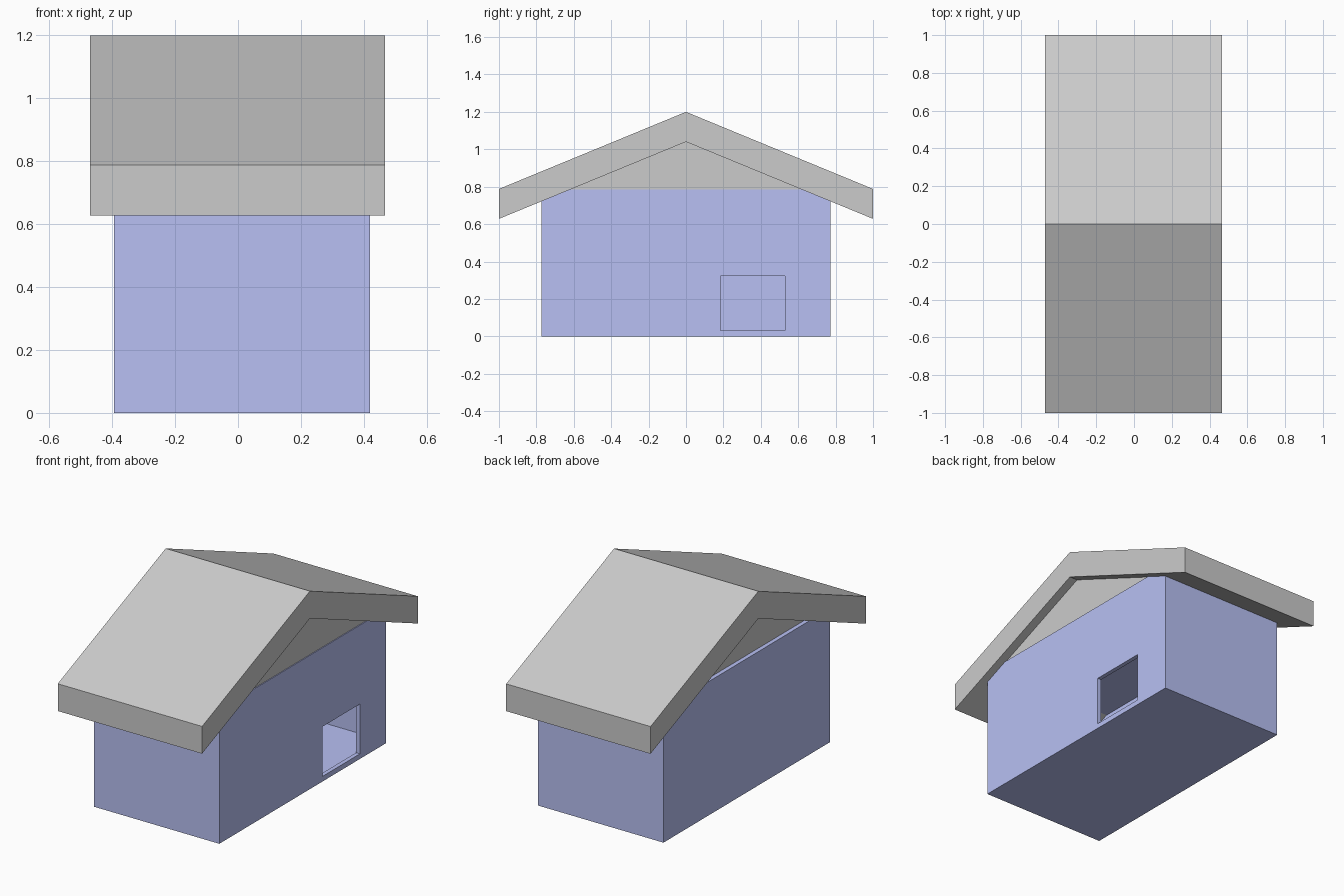
import bpy, bmesh

if "Cube" in bpy.data.objects:
    bpy.data.objects.remove(bpy.data.objects["Cube"])

blue = bpy.data.materials.new("blue_paint")
blue.diffuse_color = (0.48, 0.53, 0.9, 1)
blue.use_nodes = True
blue.node_tree.nodes["Principled BSDF"].inputs["Base Color"].default_value = blue.diffuse_color


def box(name, lo, hi):
    """Box between two corners."""
    bm = bmesh.new()
    bmesh.ops.create_cube(bm, size=1)
    for v in bm.verts:
        v.co = [(a + b) / 2 + c * (b - a) for a, b, c in zip(lo, hi, v.co)]
    return finish(name, bm)


def extrude_x(name, profile, x0, x1):
    """Closed (y, z) outline extruded along x."""
    bm = bmesh.new()
    face = bm.faces.new([bm.verts.new((x0, y, z)) for y, z in profile])
    out = bmesh.ops.extrude_face_region(bm, geom=[face])["geom"]
    bmesh.ops.translate(bm, vec=(x1 - x0, 0, 0),
                        verts=[g for g in out if isinstance(g, bmesh.types.BMVert)])
    bmesh.ops.recalc_face_normals(bm, faces=bm.faces)
    return finish(name, bm)


def finish(name, bm):
    mesh = bpy.data.meshes.new(name)
    bm.to_mesh(mesh)
    bm.free()
    ob = bpy.data.objects.new(name, mesh)
    bpy.context.collection.objects.link(ob)
    return ob


# Hollow house body with a door opening in the right wall
X0, X1, Y, TOP, T = -0.395, 0.42, 0.773, 0.785, 0.025
body = box("house_body", (X0, -Y, 0), (X1, Y, TOP))
body.data.materials.append(blue)
room = box("room_cutter", (X0 + T, -Y + T, T), (X1 - T, Y - T, TOP - T))
door = box("door_cutter", (X1 - 0.1, 0.185, 0.03), (X1 + 0.1, 0.53, 0.322))
for cutter in (room, door):
    cutter.data.materials.append(blue)
    cutter.hide_render = True
    cutter.display_type = 'WIRE'
    mod = body.modifiers.new(cutter.name, 'BOOLEAN')
    mod.operation = 'DIFFERENCE'
    mod.solver = 'EXACT'
    mod.object = cutter

# Pitched roof slab with vertical eave ends
RIDGE, EAVE, THICK = 1.2, 0.788, 0.16
extrude_x("roof", [(-1, EAVE), (0, RIDGE), (1, EAVE),
                   (1, EAVE - THICK), (0, RIDGE - THICK), (-1, EAVE - THICK)],
          -0.47, 0.467)

# Gable panels filling the triangle above each end wall
base = TOP - 0.005
half = (RIDGE - THICK - base) / (RIDGE - EAVE)
for name, x0, x1 in (("gable_left", -0.37, -0.345), ("gable_right", 0.39, 0.415)):
    extrude_x(name, [(-half, base), (half, base), (0, RIDGE - THICK)], x0, x1)
